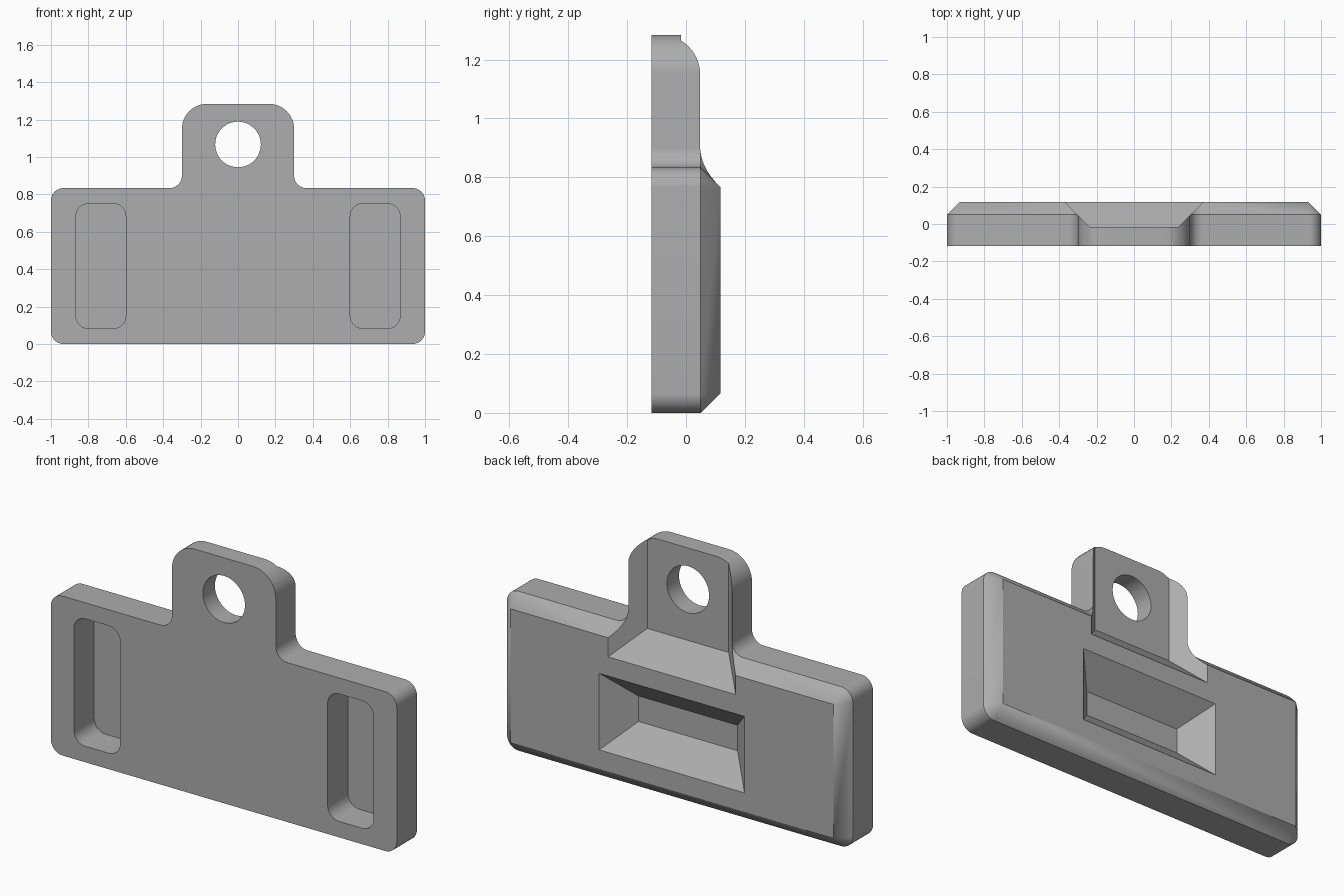
import bpy, bmesh, math

if "Cube" in bpy.data.objects:
    bpy.data.objects.remove(bpy.data.objects["Cube"])

U = 1 / 30                      # design unit
FRONT, SHOULDER, BACK = -3.5 * U, 1.5 * U, 3.5 * U
TOP = 38.5 * U

grey = bpy.data.materials.new("mid grey")
grey.diffuse_color = (0.42, 0.42, 0.42, 1)
grey.use_nodes = True
grey.node_tree.nodes["Principled BSDF"].inputs["Base Color"].default_value = grey.diffuse_color


def loft(name, rings):
    """Join rings of matching 3D points into a closed solid."""
    bm = bmesh.new()
    loops = [[bm.verts.new(p) for p in ring] for ring in rings]
    n = len(loops[0])
    for a, b in zip(loops, loops[1:]):
        for i in range(n):
            j = (i + 1) % n
            bm.faces.new((a[i], a[j], b[j], b[i]))
    bm.faces.new(loops[0][::-1])
    bm.faces.new(loops[-1])
    bmesh.ops.remove_doubles(bm, verts=bm.verts, dist=1e-5)
    bmesh.ops.recalc_face_normals(bm, faces=bm.faces)
    me = bpy.data.meshes.new(name)
    bm.to_mesh(me)
    bm.free()
    me.materials.append(grey)
    ob = bpy.data.objects.new(name, me)
    bpy.context.collection.objects.link(ob)
    return ob


def arc(cx, cz, r, start, end, y, steps=12):
    return [(cx + r * math.cos(math.radians(start + (end - start) * i / steps)), y,
             cz + r * math.sin(math.radians(start + (end - start) * i / steps)))
            for i in range(steps + 1)]


def outline(y, inset):
    """Plate with an upright tab; rounded outside corners, filleted inside ones."""
    r, R = 2 * U - inset, 4 * U - inset
    half = (arc(28 * U, 2 * U, r, -90, 0, y)
            + arc(28 * U, 23 * U, r, 0, 90, y)
            + arc(11 * U, 27 * U, 2 * U + inset, 270, 180, y)
            + arc(5 * U, TOP - 4 * U, R, 0, 90, y))
    return half + [(-x, yy, z) for x, yy, z in reversed(half)]


def rounded_rect(x0, x1, z0, z1, r, y):
    return (arc(x1 - r, z0 + r, r, -90, 0, y) + arc(x1 - r, z1 - r, r, 0, 90, y)
            + arc(x0 + r, z1 - r, r, 90, 180, y) + arc(x0 + r, z0 + r, r, 180, 270, y))


def rect(hx, z0, z1, y):
    return [(-hx, y, z0), (hx, y, z0), (hx, y, z1), (-hx, y, z1)]


# Plate and tab with a chamfered back rim
plate = loft("mounting_plate", [outline(FRONT, 0), outline(SHOULDER, 0), outline(BACK, 2 * U)])

cutters = []
# Blind rounded slots in the front
for side, x0, x1 in (("right", 18, 26), ("left", -26, -18)):
    cutters.append(loft(side + "_slot_cutter", [
        rounded_rect(x0 * U, x1 * U, 2.5 * U, 22.5 * U, 2 * U, y) for y in (FRONT - 0.1, SHOULDER)]))

# Tapered pockets in the back: d = depth, e = overshoot
d, e = 4 * U, 0.1
cutters.append(loft("window_pocket_cutter", [
    rect(12.6 * U - d, 5 * U + d, 17 * U - d, BACK - d),
    rect(12.6 * U + e, 5 * U - e, 17 * U + e, BACK + e)]))
w = 11 * U + 0.002
cutters.append(loft("tab_pocket_cutter", [
    rect(w - d, 20 * U + d, TOP + 0.2, BACK - d),
    rect(w + e, 20 * U - e, TOP + 0.2, BACK + e)]))

# Round hole through the tab
cutters.append(loft("hole_cutter", [
    arc(0, 32 * U, 0.122, 0, 352.5, y, 47) for y in (FRONT - 0.1, BACK + 0.1)]))

bpy.context.view_layer.objects.active = plate
plate.select_set(True)
for c in cutters:
    m = plate.modifiers.new(c.name, "BOOLEAN")
    m.operation, m.solver, m.object = "DIFFERENCE", "EXACT", c
    bpy.ops.object.modifier_apply(modifier=m.name)
for c in cutters:
    bpy.data.objects.remove(c)
bpy.ops.object.shade_smooth_by_angle(angle=math.radians(25))
